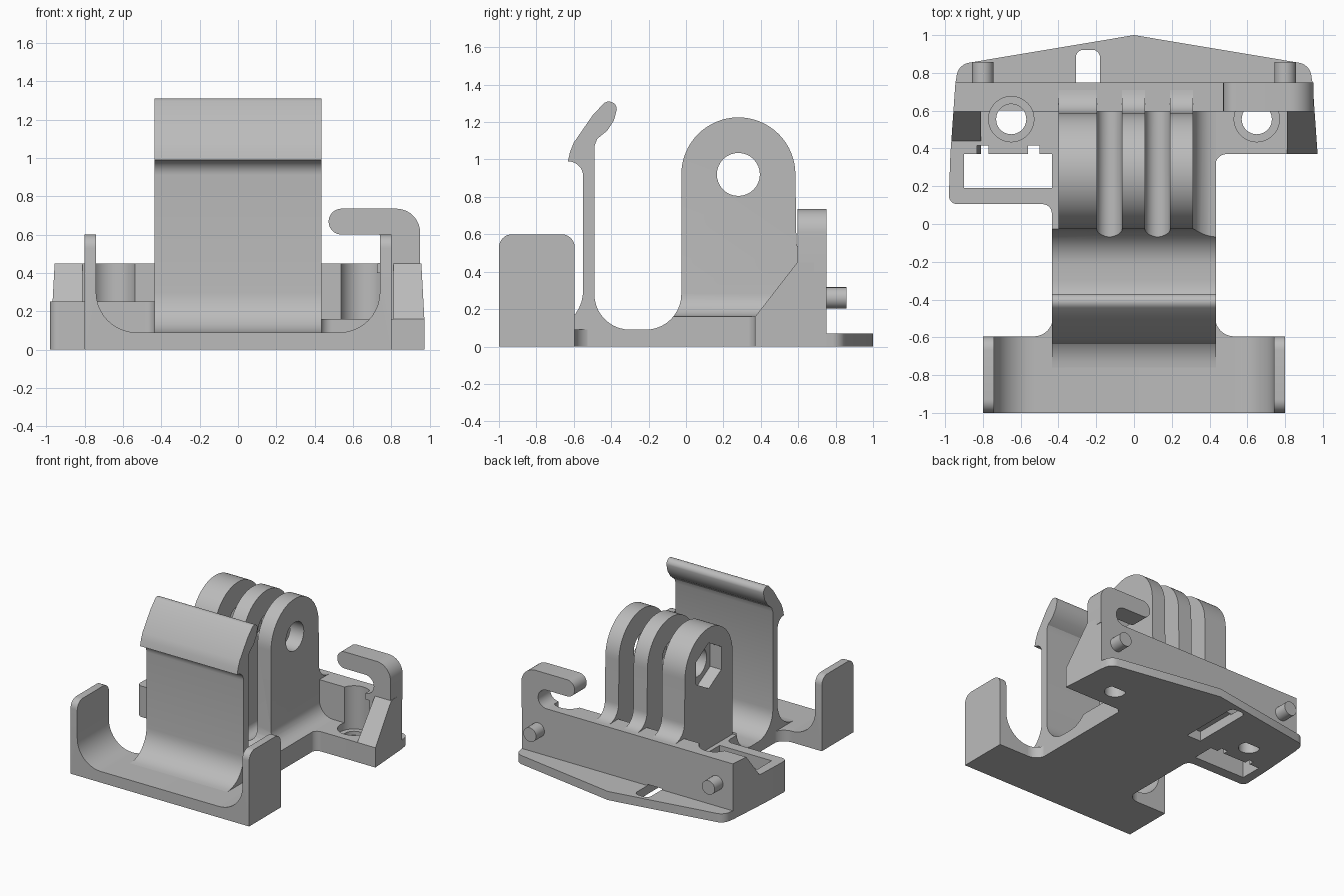
import bpy, bmesh
from math import sin, cos, radians

old = bpy.data.objects.get("Cube")
if old:
    bpy.data.objects.remove(old)

mat = bpy.data.materials.new("plain grey")
mat.use_nodes = True
GREY = (0.5, 0.5, 0.5, 1)
mat.diffuse_color = GREY
for node in mat.node_tree.nodes:
    if node.type == 'BSDF_PRINCIPLED':
        node.inputs["Base Color"].default_value = GREY


def arc(cx, cy, r, a0, a1, n=10):
    angles = [radians(a0 + (a1 - a0) * i / n) for i in range(n + 1)]
    return [(cx + r * cos(a), cy + r * sin(a)) for a in angles]


def rect(x0, x1, y0, y1):
    return [(x0, y0), (x1, y0), (x1, y1), (x0, y1)]


def mirror(pts):
    return [(-x, y) for x, y in pts]


def prism(name, pts, axis, lo, hi):
    """Extrude a flat outline along an axis between lo and hi."""
    place = {'x': lambda a, b, t: (t, a, b),
             'y': lambda a, b, t: (a, t, b),
             'z': lambda a, b, t: (a, b, t)}[axis]
    bm = bmesh.new()
    low = [bm.verts.new(place(a, b, lo)) for a, b in pts]
    high = [bm.verts.new(place(a, b, hi)) for a, b in pts]
    bm.faces.new(low)
    bm.faces.new(high)
    for i in range(len(pts)):
        j = (i + 1) % len(pts)
        bm.faces.new((low[i], low[j], high[j], high[i]))
    bmesh.ops.recalc_face_normals(bm, faces=bm.faces)
    mesh = bpy.data.meshes.new(name)
    bm.to_mesh(mesh)
    bm.free()
    mesh.materials.append(mat)
    obj = bpy.data.objects.new(name, mesh)
    bpy.context.collection.objects.link(obj)
    return obj


def activate(obj):
    bpy.ops.object.select_all(action='DESELECT')
    obj.select_set(True)
    bpy.context.view_layer.objects.active = obj


def cut(obj, *cutter_args):
    """Subtract a temporary prism from the object."""
    cutter = prism("cutter", *cutter_args)
    cutter.hide_render = True
    mod = obj.modifiers.new("cut", 'BOOLEAN')
    mod.operation, mod.solver, mod.object = 'DIFFERENCE', 'EXACT', cutter
    activate(obj)
    bpy.ops.object.modifier_apply(modifier=mod.name)
    bpy.data.objects.remove(cutter)


parts = []

# Clip, valley and pivot fingers share one side profile
profile = [(-0.76, 0), (0.71, 0)]
profile += arc(0.71, 0.57, 0.12, 270, 180)
profile += arc(0.28, 0.92, 0.305, 0, 180, 32)
profile += arc(-0.215, 0.28, 0.19, 0, -90)
profile += arc(-0.30, 0.28, 0.19, -90, -180)
profile += [(-0.49, 1.07), (-0.475, 1.11), (-0.42, 1.155), (-0.385, 1.21)]
profile += arc(-0.412, 1.268, 0.042, 0, 140, 8)
profile += [(-0.5, 1.235), (-0.6, 1.09), (-0.62, 1.04), (-0.632, 0.99)]
profile += arc(-0.63, 0.91, 0.08, 85, 0, 8)
profile += arc(-0.76, 0.3, 0.21, 0, -90)
body = prism("clip_and_fingers", profile, 'x', -0.435, 0.435)
parts.append(body)

# Round-bottomed gaps beside the fingers
for x, r in ((-0.13, 0.066), (0.125, 0.066), (0.435, 0.122)):
    cut(body, [(x + r, 1.5), (x - r, 1.5)] + arc(x, 0.16 + r, r, 180, 360, 16),
        'y', -0.3, 0.9)
cut(body, rect(-0.6, -0.4, 0.25, 1.5), 'y', -0.026, 0.9)

# Pivot hole and hexagonal nut pocket
cut(body, arc(0.28, 0.92, 0.115, 0, 348.75, 31), 'x', -0.6, 0.6)
cut(body, arc(0.28, 0.92, 0.185, 30, 330, 5), 'x', -0.6, -0.3)

# Front cradle with rounded wall tops
half = [(0.8, 0), (0.8, 0.6), (0.74, 0.6)] + arc(0.53, 0.3, 0.21, 0, -90)
cradle = prism("front_cradle", half + mirror(half)[::-1], 'y', -1, -0.595)
bm = bmesh.new()
bm.from_mesh(cradle.data)
corners = [e for e in bm.edges
           if all(v.co.z > 0.59 for v in e.verts)
           and abs(e.verts[0].co.x - e.verts[1].co.x) > 0.01]
bmesh.ops.bevel(bm, geom=corners, offset=0.07, segments=8, profile=0.5,
                affect='EDGES')
bm.to_mesh(cradle.data)
bm.free()
parts.append(cradle)

# Rounded inner corners behind the cradle
fillet = [(0.4, -0.65), (0.53, -0.65)] + arc(0.53, -0.495, 0.1, 270, 180) + [(0.4, -0.495)]
for side, pts in (("left", fillet), ("right", mirror(fillet))):
    parts.append(prism(side + "_cradle_fillet", pts, 'z', 0, 0.09))

# Rear crossbar and the two base plates
bar = prism("rear_bar", [(-0.955, 0.595), (0.955, 0.595), (0.945, 0.75), (-0.945, 0.75)],
            'z', 0, 0.45)
left_plate = prism("left_plate", [(0.4, 0.75), (0.4, 0.31)]
                   + arc(0.49, 0.31, 0.06, 180, 90)
                   + [(0.972, 0.37), (0.945, 0.75)], 'z', 0, 0.16)
right_plate = prism("right_frame", [(-0.4, 0.75), (-0.945, 0.75), (-0.972, 0.37)]
                    + arc(-0.935, 0.15, 0.045, 180, 270)
                    + arc(-0.485, 0.055, 0.05, 90, 0)
                    + [(-0.4, 0.055)], 'z', 0, 0.25)
parts += [bar, left_plate, right_plate]

# Window in the frame with two small notches
cut(right_plate, rect(-0.9, -0.435, 0.19, 0.37), 'z', -0.1, 0.5)
for x in (-0.8, -0.53):
    cut(right_plate, rect(x - 0.03, x + 0.03, 0.3, 0.415), 'z', -0.1, 0.5)

# Counterbored screw holes
for x, plate in ((0.65, left_plate), (-0.65, right_plate)):
    for obj in (bar, plate):
        cut(obj, arc(x, 0.555, 0.12, 0, 352.5, 47), 'z', 0.1, 0.6)
        cut(obj, arc(x, 0.555, 0.08, 0, 348.75, 31), 'z', -0.1, 0.6)

# Sloped gussets at the bar ends, tapering towards the back
for side, s in (("left", 1), ("right", -1)):
    gusset = prism(side + "_gusset", [(0.37, 0), (0.37, 0.16), (0.595, 0.45), (0.75, 0.45), (0.75, 0)],
                   'x', 0.81, 0.97)
    for v in gusset.data.vertices:
        if v.co.x > 0.9:
            v.co.x = 0.972 - 0.07 * (v.co.y - 0.37)
        v.co.x *= s
    if s < 0:
        gusset.data.flip_normals()
    parts.append(gusset)

# Thin pointed lip behind the bar
edge = [(0.955, 0.6), (0.945, 0.75)] + arc(0.86, 0.775, 0.08, 0, 80)
lip = prism("rear_lip", edge + [(0, 1)] + mirror(edge)[::-1], 'z', 0, 0.07)
parts.append(lip)

# Groove along the underside, open through the lip
groove = [(-0.308, 0.4), (-0.18, 0.4)] + arc(-0.22, 0.882, 0.04, 0, 90, 6) \
    + arc(-0.268, 0.882, 0.04, 90, 180, 6)
for obj in (lip, bar, body):
    cut(obj, groove, 'z', -0.1, 0.08)

# Cable hook on top of the bar
hook = [(0.725, 0.4), (0.95, 0.4)] + arc(0.825, 0.61, 0.125, 0, 90)
hook += arc(0.54, 0.6675, 0.0675, 90, 270, 16)
hook += arc(0.725, 0.525, 0.075, 90, -90, 16)
parts.append(prism("cable_hook", hook, 'y', 0.595, 0.75))

# Locating pins
for side, x in (("left", 0.8), ("right", -0.8)):
    parts.append(prism(side + "_pin", arc(x, 0.26, 0.057, 0, 345, 23), 'y', 0.72, 0.857))

# Smooth the curved surfaces, keep the edges crisp
for obj in parts:
    activate(obj)
    bpy.ops.object.shade_smooth_by_angle(angle=radians(30))
